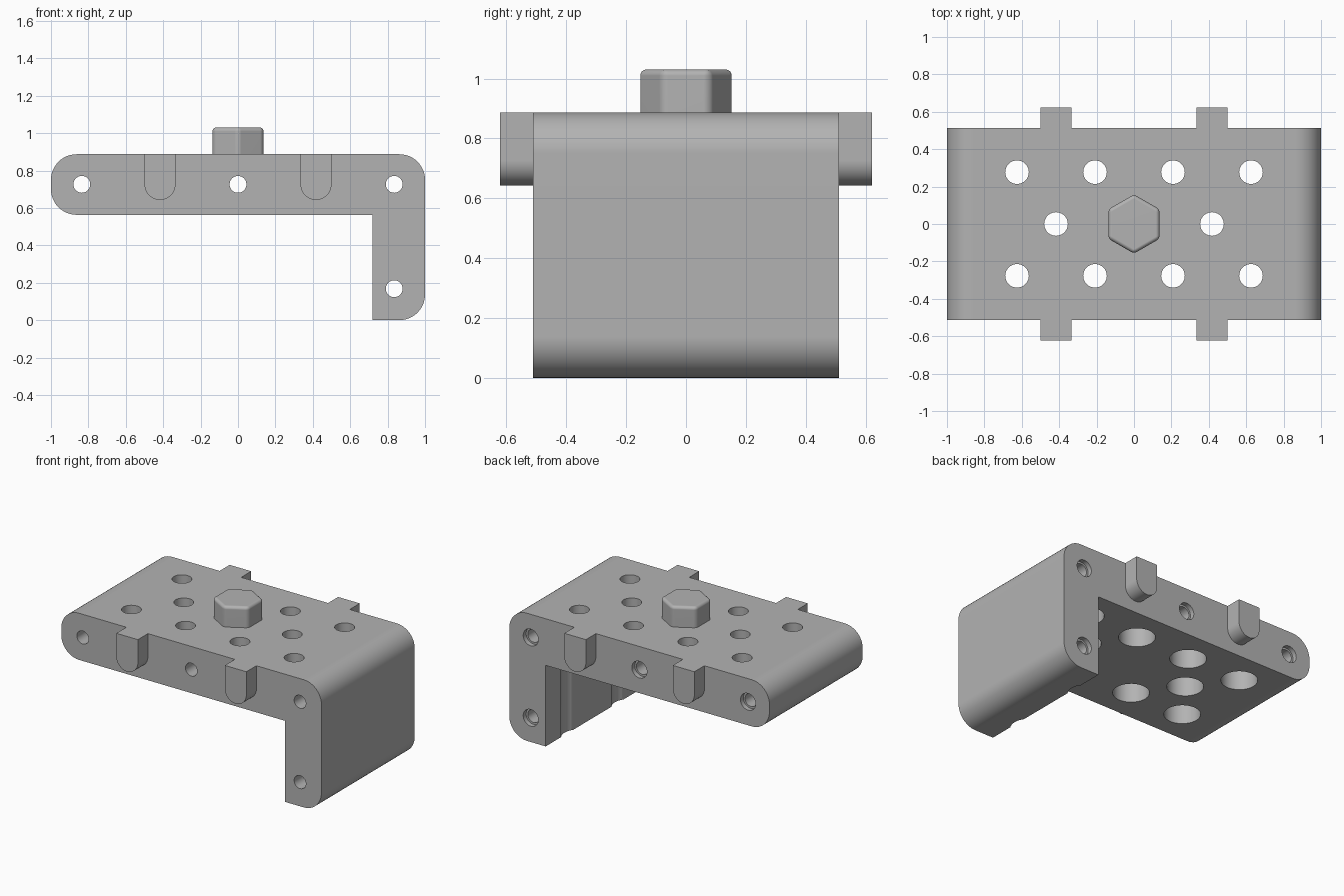
import bpy, bmesh
from math import cos, sin, pi, radians
from mathutils import Matrix, Vector

cube = bpy.data.objects.get("Cube")
if cube:
    bpy.data.objects.remove(cube, do_unlink=True)

grey = bpy.data.materials.new("plain grey")
grey.use_nodes = True
colour = (0.45, 0.45, 0.45, 1)
grey.diffuse_color = colour
grey.node_tree.nodes["Principled BSDF"].inputs["Base Color"].default_value = colour

HALF_DEPTH, TAB_DEPTH = 0.512, 0.622
TOP, UNDER = 0.887, 0.563


def to_object(name, bm):
    bmesh.ops.recalc_face_normals(bm, faces=bm.faces)
    mesh = bpy.data.meshes.new(name)
    bm.to_mesh(mesh)
    bm.free()
    mesh.materials.append(grey)
    obj = bpy.data.objects.new(name, mesh)
    bpy.context.collection.objects.link(obj)
    return obj


def activate(obj):
    bpy.ops.object.select_all(action='DESELECT')
    obj.select_set(True)
    bpy.context.view_layer.objects.active = obj


def finish(obj):
    activate(obj)
    for mod in list(obj.modifiers):
        bpy.ops.object.modifier_apply(modifier=mod.name)
    bpy.ops.object.shade_smooth_by_angle(angle=radians(35))
    obj.modifiers.new("even shading", 'WEIGHTED_NORMAL').keep_sharp = True


def rounded(corners, steps=12):
    """Outline from (x, z, radius) corners with filleted right angles."""
    pts = []
    for i, (x, z, r) in enumerate(corners):
        p = Vector((x, z))
        if not r:
            pts.append(p)
            continue
        a = (Vector(corners[i - 1][:2]) - p).normalized() * r
        b = (Vector(corners[(i + 1) % len(corners)][:2]) - p).normalized() * r
        for k in range(steps + 1):
            t = k / steps * pi / 2
            pts.append(p + a * (1 - sin(t)) + b * (1 - cos(t)))
    return pts


def extrude(name, outline, y0, y1):
    bm = bmesh.new()
    face = bm.faces.new([bm.verts.new((p[0], y0, p[1])) for p in outline])
    res = bmesh.ops.extrude_face_region(bm, geom=[face])
    moved = [v for v in res["geom"] if isinstance(v, bmesh.types.BMVert)]
    bmesh.ops.translate(bm, verts=moved, vec=(0, y1 - y0, 0))
    return to_object(name, bm)


def stepped_pin(bm, profile, matrix, sides=40):
    """Closed turned pin from (radius, height) pairs."""
    rings = [[bm.verts.new(matrix @ Vector((r * cos(2 * pi * k / sides),
                                            r * sin(2 * pi * k / sides), h)))
              for k in range(sides)] for r, h in profile]
    for low, high in zip(rings, rings[1:]):
        for k in range(sides):
            n = (k + 1) % sides
            bm.faces.new((low[k], low[n], high[n], high[k]))
    bm.faces.new(rings[0][::-1])
    bm.faces.new(rings[-1])


# L-shaped bracket body
R = 0.137
body = extrude("bracket_body", rounded([
    (-1, UNDER, R), (-1, TOP, R), (1, TOP, R), (1, 0, R),
    (0.72, 0, 0), (0.72, UNDER, 0)]), -HALF_DEPTH, HALF_DEPTH)

# Screw holes through the plate, wider from below
bm = bmesh.new()
pitch = 0.2085
spots = [(i * pitch, y) for i in (-3, -1, 1, 3) for y in (-0.277, 0.277)]
spots += [(-2 * pitch, 0), (2 * pitch, 0)]
for x, y in spots:
    stepped_pin(bm, [(0.115, -0.1), (0.115, 0.765), (0.063, 0.765), (0.063, 1)],
                Matrix.Translation((x, y, 0)))

# Cross holes from front to back, with a shallow wider mouth at the back
for x, z in ((-0.835, 0.726), (0, 0.726), (0.835, 0.726), (0.835, 0.168)):
    stepped_pin(bm, [(0.045, -0.7), (0.045, 0.48), (0.058, 0.48), (0.058, 0.7)],
                Matrix.Translation((x, 0, z)) @ Matrix.Rotation(-pi / 2, 4, 'X'))
cutter = to_object("hole_cutter", bm)
cutter.hide_render = True
cut = body.modifiers.new("holes", 'BOOLEAN')
cut.operation = 'DIFFERENCE'
cut.solver = 'EXACT'
cut.object = cutter
finish(body)
bpy.data.objects.remove(cutter, do_unlink=True)

# Round-bottomed side tabs
W = 0.083
for x, side in ((-2 * pitch, "right"), (2 * pitch, "left")):
    outline = rounded([(x - W, TOP, 0), (x + W, TOP, 0),
                       (x + W, 0.643, W), (x - W, 0.643, W)])
    for sign, end in ((-1, "front"), (1, "back")):
        finish(extrude(f"{end}_{side}_tab", outline,
                       sign * HALF_DEPTH, sign * TAB_DEPTH))

# Hexagonal knob with softened edges
bm = bmesh.new()
bmesh.ops.create_cone(bm, cap_ends=True, segments=6, radius1=0.158, radius2=0.158,
                      depth=1.03 - TOP,
                      matrix=Matrix.Translation((0, 0, (1.03 + TOP) / 2)))
xs = [v.co.x for v in bm.verts]
if max(xs) > 0.15:  # points face front and back
    bmesh.ops.rotate(bm, verts=bm.verts, matrix=Matrix.Rotation(pi / 6, 3, 'Z'))
edges = [e for e in bm.edges if max(v.co.z for v in e.verts) > 1]
bmesh.ops.bevel(bm, geom=edges, offset=0.02, segments=5, profile=0.5, affect='EDGES')
finish(to_object("hex_knob", bm))
